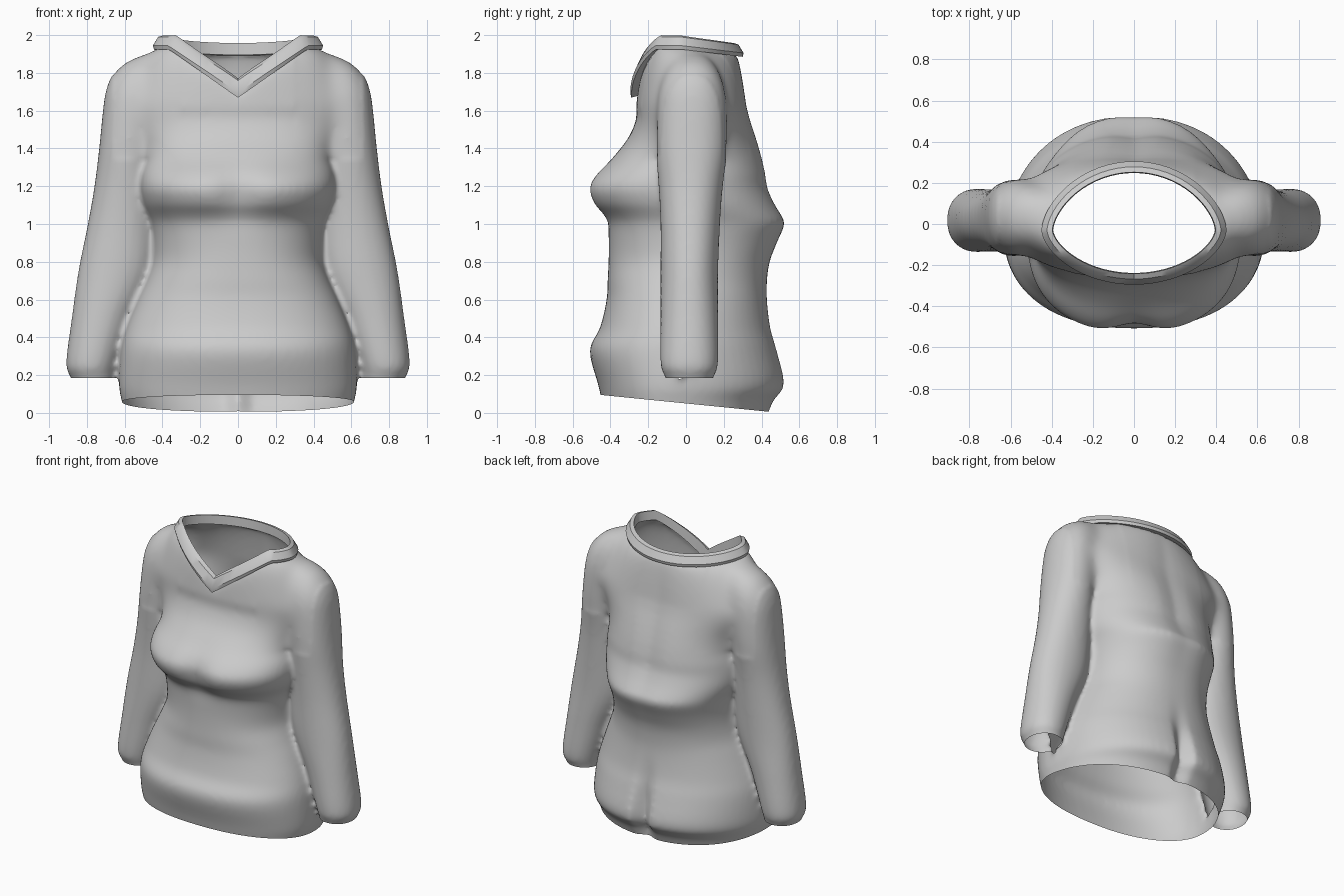
import bpy, bmesh, math
from mathutils import Vector

cube = bpy.data.objects.get("Cube")
if cube:
    bpy.data.objects.remove(cube, do_unlink=True)

fabric = bpy.data.materials.new("grey fabric")
fabric.use_nodes = True
GREY = (0.6, 0.6, 0.6, 1)
fabric.diffuse_color = GREY
fabric.node_tree.nodes["Principled BSDF"].inputs["Base Color"].default_value = GREY

SIDES = 64
ANGLES = [math.tau * i / SIDES for i in range(SIDES)]


def power(v, p):
    return math.copysign(abs(v) ** p, v)


def bump(v, centre, width):
    return math.exp(-((v - centre) / width) ** 2)


def spline(sections, steps=4):
    """Pass a smooth curve through the section numbers."""
    padded = [sections[0]] + sections + [sections[-1]]
    result = []
    for a, b, c, d in zip(padded, padded[1:], padded[2:], padded[3:]):
        for k in range(steps):
            t = k / steps
            result.append([q + t / 2 * (r - p + t * (2 * p - 5 * q + 4 * r - s
                                                     + t * (3 * (q - r) + s - p)))
                           for p, q, r, s in zip(a, b, c, d)])
    return result + [sections[-1]]


def loft(bm, rings, cap_centres=None, loop=False):
    """Skin a list of rings; optionally close both ends with fans."""
    rows = [[bm.verts.new(p) for p in ring] for ring in rings]
    pairs = list(zip(rows, rows[1:]))
    if loop:
        pairs.append((rows[-1], rows[0]))
    for low, high in pairs:
        n = len(low)
        for i in range(n):
            j = (i + 1) % n
            bm.faces.new((low[i], low[j], high[j], high[i]))
    if cap_centres:
        for row, centre in zip((rows[0], rows[-1]), cap_centres):
            c = bm.verts.new(centre)
            for i in range(len(row)):
                bm.faces.new((row[i], row[(i + 1) % len(row)], c))


def make_object(name, bm):
    mesh = bpy.data.meshes.new(name)
    bm.to_mesh(mesh)
    bm.free()
    mesh.materials.append(fabric)
    obj = bpy.data.objects.new(name, mesh)
    bpy.context.collection.objects.link(obj)
    return obj


def smooth(obj, degrees):
    bpy.ops.object.select_all(action='DESELECT')
    obj.select_set(True)
    bpy.context.view_layer.objects.active = obj
    bpy.ops.object.shade_smooth_by_angle(angle=math.radians(degrees))


# Neckline: a pointed oval opening with a V at the front
NECK_X, NECK_Y, NECK_FRONT, NECK_BACK, NECK_POWER = 0.405, -0.03, 0.22, 0.29, 1.25


def neck_point(a):
    x, s = NECK_X * math.cos(a), power(math.sin(a), NECK_POWER)
    if s < 0:
        return Vector((x, NECK_Y + NECK_FRONT * s, min(1.69 + 0.75 * abs(x), 1.94)))
    return Vector((x, NECK_Y + NECK_BACK * s, 1.94 - 0.04 * s))


def in_neck(p):
    depth = NECK_BACK if p.y > NECK_Y else NECK_FRONT
    reach = abs((p.y - NECK_Y) / depth) ** (2 / NECK_POWER)
    return p.z > 1.67 and (p.x / NECK_X) ** 2 + reach < 0.97


# Torso sections: height, half width, front y, back y, y of the widest point
TORSO = [
    (-.06, .59, -.42, .42, -.08), (.06, .615, -.445, .465, -.08), (.15, .63, -.465, .525, -.08),
    (.33, .62, -.51, .485, -.08), (.45, .59, -.455, .45, -.08), (.6, .53, -.42, .43, -.06),
    (.7, .485, -.415, .43, -.04), (.8, .455, -.41, .445, 0), (.9, .45, -.41, .485, 0),
    (1, .46, -.42, .53, 0), (1.05, .48, -.45, .51, 0), (1.11, .505, -.505, .475, -.02),
    (1.19, .52, -.53, .44, -.04), (1.26, .515, -.49, .43, -.03), (1.35, .5, -.395, .41, 0),
    (1.45, .53, -.31, .38, 0), (1.55, .6, -.265, .345, .02), (1.62, .635, -.265, .325, .03),
]


def torso_ring(z, half, front, back, mid):
    ring = []
    bust = bump(z, 1.2, 0.3)
    for a in ANGLES:
        x = half * power(math.cos(a), 0.88)
        s = math.sin(a)
        if s < 0:
            dip = 0.1 * bump(z, 1.17, 0.14) * bump(x, 0, 0.11)
            y = mid + (front - mid) * power(-s, 0.93 - 0.15 * bust) * (1 - dip)
        else:
            cleft = 0.13 * bump(z, 0.18, 0.22) * bump(x, 0, 0.04)
            spine = 0.05 * bump(z, 1.4, 0.4) * bump(x, 0, 0.08)
            y = mid + (back - mid) * power(s, 0.98 - 0.12 * bust) * (1 - cleft - spine)
        ring.append(Vector((x, y, z)))
    return ring


rings = [torso_ring(*section) for section in spline(TORSO)]
chest = rings[-1]
neck = [neck_point(a) for a in ANGLES]
for i in range(1, 9):
    t = i / 8
    ring = []
    for p, q in zip(chest, neck):
        r = p.lerp(q, t)
        r.z = p.z + (q.z - p.z) * math.sin(t * math.pi / 2)
        ring.append(r)
    rings.append(ring)

shell = bmesh.new()
loft(shell, rings, ((0, 0, -.06), (0, 0, 1.8)))

# Sleeve sections: height, inner x, outer x, front y, back y
SLEEVE = [
    (.13, .66, .87, -.1, .135), (.19, .655, .885, -.11, .145), (.26, .64, .91, -.135, .17),
    (.5, .56, .88, -.135, .17), (.75, .45, .845, -.135, .17),
    (1, .43, .795, -.135, .18), (1.2, .43, .76, -.145, .195),
    (1.4, .43, .735, -.16, .22), (1.6, .42, .715, -.155, .22),
    (1.7, .4, .7, -.145, .21), (1.78, .37, .67, -.12, .19),
    (1.85, .36, .61, -.08, .15), (1.9, .38, .5, -.04, .1),
]
for side in (-1, 1):
    rings = []
    for z, x0, x1, y0, y1 in spline(SLEEVE):
        rings.append([(side * ((x0 + x1) / 2 + (x1 - x0) / 2 * math.cos(a)),
                       (y0 + y1) / 2 + (y1 - y0) / 2 * power(math.sin(a), 0.9), z)
                      for a in ANGLES])
    loft(shell, rings, ((side * .77, .015, .13), (side * .44, .03, 1.91)))
bmesh.ops.recalc_face_normals(shell, faces=shell.faces)

# Fuse torso and sleeves into one smooth garment
garment = make_object("long_sleeve_top", shell)
fuse = garment.modifiers.new("fuse", 'REMESH')
fuse.mode = 'VOXEL'
fuse.voxel_size = 0.016
relax = garment.modifiers.new("relax", 'SMOOTH')
relax.factor, relax.iterations = 0.5, 10
depsgraph = bpy.context.evaluated_depsgraph_get()
fused = bpy.data.meshes.new_from_object(garment.evaluated_get(depsgraph))
garment.modifiers.clear()
bm = bmesh.new()
bm.from_mesh(fused)


def trim(faces, point, normal):
    """Cut the given faces along a plane and drop what lies below it."""
    geom = {v for f in faces for v in f.verts} | {e for f in faces for e in f.edges} | set(faces)
    bmesh.ops.bisect_plane(bm, geom=list(geom), plane_co=point, plane_no=normal,
                           clear_inner=True)


# Open the hem, the cuffs and the neck
trim(bm.faces[:], (0, 0, .05), (0, .1, 1))
ends = [f for f in bm.faces if abs(f.calc_center_median().x) > .645
        and f.calc_center_median().z < .24]
trim(ends, (0, 0, .185), (0, 0, 1))
opening = [f for f in bm.faces if in_neck(f.calc_center_median())]
bmesh.ops.delete(bm, geom=opening, context='FACES')
outline = [neck_point(math.tau * i / 720) for i in range(720)]
for v in bm.verts:
    if v.is_boundary and v.co.z > 1.6:
        v.co = min(outline, key=lambda p: (p - v.co).length_squared)

# Blend the sleeves into the shoulders
joint = [v for v in bm.verts if v.co.z > 1.35 and .3 < abs(v.co.x) < .66 and not v.is_boundary]
for _ in range(30):
    bmesh.ops.smooth_vert(bm, verts=joint, factor=0.5, use_axis_x=True,
                          use_axis_y=True, use_axis_z=True)
bm.to_mesh(garment.data)
bm.free()
smooth(garment, 60)

# Neck band: a flared strip following the neckline, taller at the V
band = bmesh.new()
PROFILE = [(-.012, -.005), (.04, -.015), (.045, .005), (.018, .05), (-.008, .058)]
rings = []
for a, p in zip(ANGLES, neck):
    out = Vector((math.cos(a), math.sin(a), 0))
    stretch = 1 + 0.4 * bump(p.x, 0, 0.2) * (p.y < 0)
    rings.append([p + out * d + Vector((0, 0, h * stretch)) for d, h in PROFILE])
loft(band, rings, loop=True)
bmesh.ops.recalc_face_normals(band, faces=band.faces)
smooth(make_object("neck_band", band), 40)
